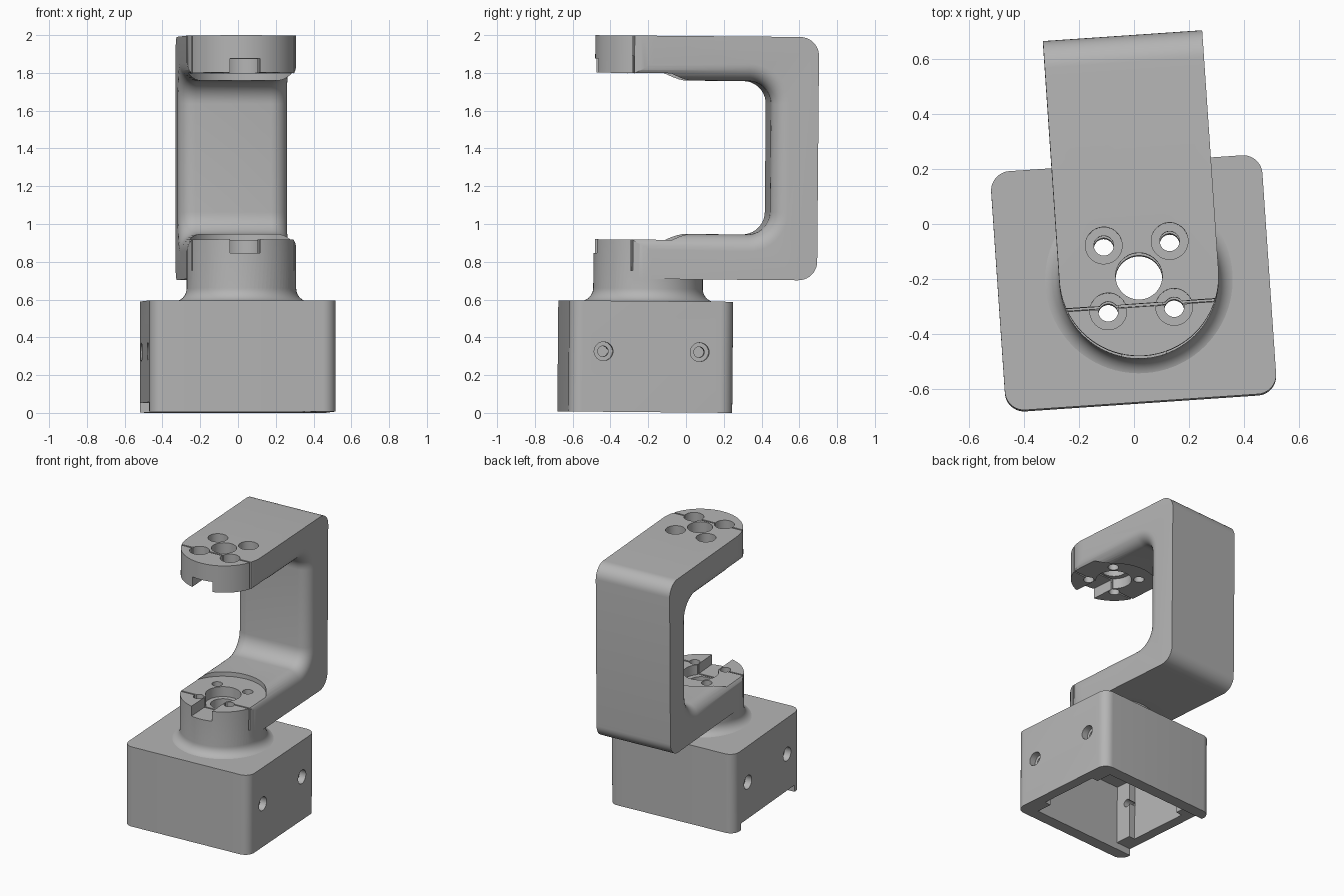
import bpy, bmesh, math
from mathutils import Matrix, Vector

cube = bpy.data.objects.get("Cube")
if cube:
    bpy.data.objects.remove(cube, do_unlink=True)

# Single material
grey = bpy.data.materials.new("plain_grey")
grey.use_nodes = True
grey.diffuse_color = (0.46, 0.46, 0.46, 1)
grey.node_tree.nodes["Principled BSDF"].inputs["Base Color"].default_value = (0.46, 0.46, 0.46, 1)

R = 0.29            # half width of the arm and hub radius
TOP = 1.993         # top of the arm
PAD_LO, PAD_HI = 0.913, 1.795


def to_object(name, bm):
    bmesh.ops.recalc_face_normals(bm, faces=bm.faces)
    mesh = bpy.data.meshes.new(name)
    bm.to_mesh(mesh)
    bm.free()
    ob = bpy.data.objects.new(name, mesh)
    bpy.context.scene.collection.objects.link(ob)
    return ob


def rounded(corners, steps=10):
    """Polygon from (a, b, radius) corners with filleted corners."""
    out, n = [], len(corners)
    for i, (a, b, r) in enumerate(corners):
        p = Vector((a, b))
        if r == 0:
            out.append(p)
            continue
        d0 = (Vector(corners[i - 1][:2]) - p).normalized()
        d1 = (Vector(corners[(i + 1) % n][:2]) - p).normalized()
        for k in range(steps + 1):
            t = k / steps * math.pi / 2
            out.append(p + d0 * r * (1 - math.sin(t)) + d1 * r * (1 - math.cos(t)))
    return out


def prism(points, lo, hi, along_x=False):
    bm = bmesh.new()
    place = (lambda p, h: (h, p[0], p[1])) if along_x else (lambda p, h: (p[0], p[1], h))
    face = bm.faces.new([bm.verts.new(place(p, lo)) for p in points])
    geom = bmesh.ops.extrude_face_region(bm, geom=[face])["geom"]
    shift = Vector(place((0, 0), hi - lo))
    bmesh.ops.translate(bm, vec=shift, verts=[g for g in geom if isinstance(g, bmesh.types.BMVert)])
    return bm


def box(x0, x1, y0, y1, z0, z1):
    return prism([(x0, y0), (x1, y0), (x1, y1), (x0, y1)], z0, z1)


def cylinder(x, y, r, lo, hi, along_x=False, n=48):
    pts = [(x + r * math.cos(2 * math.pi * i / n), y + r * math.sin(2 * math.pi * i / n)) for i in range(n)]
    return prism(pts, lo, hi, along_x)


def combine(ob, bm, operation="DIFFERENCE"):
    tool = to_object("helper", bm)
    tool.hide_render = True
    mod = ob.modifiers.new("combine", "BOOLEAN")
    mod.operation, mod.object, mod.solver = operation, tool, "EXACT"
    graph = bpy.context.evaluated_depsgraph_get()
    mesh = bpy.data.meshes.new_from_object(ob.evaluated_get(graph))
    ob.modifiers.clear()
    ob.data = mesh
    bpy.data.objects.remove(tool, do_unlink=True)


# C-shaped arm, with rounded inner edges
profile = rounded([(-0.1, 0.705, 0), (0.877, 0.705, 0.1), (0.877, TOP, 0.1), (-0.1, TOP, 0),
                   (-0.1, 1.757, 0), (0.63, 1.757, 0.12), (0.63, 0.945, 0.12), (-0.1, 0.945, 0)])
bm = prism(profile, -R, R, along_x=True)
inner = [e for e in bm.edges
         if all(0.94 < v.co.z < 1.76 and v.co.y < 0.64 for v in e.verts)
         and abs(e.verts[0].co.x - e.verts[1].co.x) < 0.001]
bmesh.ops.bevel(bm, geom=inner, offset=0.09, segments=8, profile=0.5, affect="EDGES", clamp_overlap=False)
arm = to_object("c_arm", bm)

# Trim the arm to a plan with a round front end
arc = [(R * math.cos(math.pi * (1 + i / 40)), R * math.sin(math.pi * (1 + i / 40))) for i in range(41)]
combine(arm, prism(arc + [(R + 0.0005, 1), (-R - 0.0005, 1)], 0.3, 2.3), "INTERSECT")

# Half-round front pads
front = [p for p in arc if p[1] < -0.09]
combine(arm, prism(front, PAD_HI, TOP), "UNION")
combine(arm, prism(front, 0.65, PAD_LO), "UNION")

# Hub with a flared foot
bm = bmesh.new()
flare = [(R + 0.07 * (1 - math.sin(t)), 0.655 - 0.07 * math.cos(t))
         for t in [math.pi / 2 * k / 8 for k in range(9)]]
section = [(0, 0.56), (flare[0][0], 0.56)] + flare + [(R, 0.75), (0, 0.75)]
verts = [bm.verts.new((a, 0, z)) for a, z in section]
edges = [bm.edges.new(pair) for pair in zip(verts, verts[1:])]
bmesh.ops.spin(bm, geom=verts + edges, axis=(0, 0, 1), cent=(0, 0, 0), angle=2 * math.pi, steps=80)
bmesh.ops.remove_doubles(bm, verts=bm.verts, dist=0.0005)
combine(arm, bm, "UNION")

# Round seats, keyways, and stepped centre bores
combine(arm, cylinder(0, 0, R - 0.001, PAD_LO, PAD_HI, n=80))
for lo, hi in ((0.84, 1.1), (1.6, 1.87)):
    combine(arm, box(-0.08, 0.08, -0.4, 0, lo, hi))
    combine(arm, cylinder(0, 0, 0.12, lo, hi))

# Hollow base housing with rounded upright corners
CX, CY, W, D = -0.02, -0.01, 0.494, 0.435
plan = rounded([(CX - W, CY - D, 0.07), (CX + W, CY - D, 0.07), (CX + W, CY + D, 0.07), (CX - W, CY + D, 0.07)])
base = to_object("base_housing", prism(plan, 0, 0.588))
combine(base, box(CX - 0.37, CX + 0.37, CY - 0.35, CY + 0.35, -0.1, 0.48))
combine(base, box(CX - 0.42, CX + 0.42, CY - 0.23, CY + 0.23, -0.1, 0.47))
combine(base, box(CX - 0.6, CX - 0.3, CY - 0.35, CY + 0.35, -0.1, 0.05))

# Counterbored side screw holes
for y in (CY - 0.255, CY + 0.255):
    combine(base, cylinder(y, 0.32, 0.028, -0.7, 0.7, along_x=True, n=24))
    for side in (-1, 1):
        ends = sorted((CX + side * (W - 0.05), CX + side * (W + 0.1)))
        combine(base, cylinder(y, 0.32, 0.05, ends[0], ends[1], along_x=True, n=32))

# Vertical bores through the arm and the housing
combine(arm, cylinder(0, 0, 0.085, 0.3, 2.3))
combine(base, cylinder(0, 0, 0.085, 0.3, 0.8))
for sx in (-0.12, 0.12):
    for sy in (-0.12, 0.12):
        combine(arm, cylinder(sx, sy, 0.036, 0.3, 2.3, n=32))
        combine(base, cylinder(sx, sy, 0.036, 0.3, 0.8, n=32))
        combine(arm, cylinder(sx, sy, 0.067, 1.89, 2.3, n=32))

# Final pose, shading and colour
pose = (Matrix.Translation((0.018, -0.207, 0.004))
        @ Matrix.Rotation(math.radians(-0.5), 4, "X") @ Matrix.Rotation(math.radians(3.9), 4, "Z"))
for ob in (arm, base):
    ob.data.transform(pose)
    ob.data.materials.clear()
    ob.data.materials.append(grey)
    bpy.ops.object.select_all(action="DESELECT")
    ob.select_set(True)
    bpy.context.view_layer.objects.active = ob
    bpy.ops.object.shade_smooth_by_angle(angle=math.radians(30))
